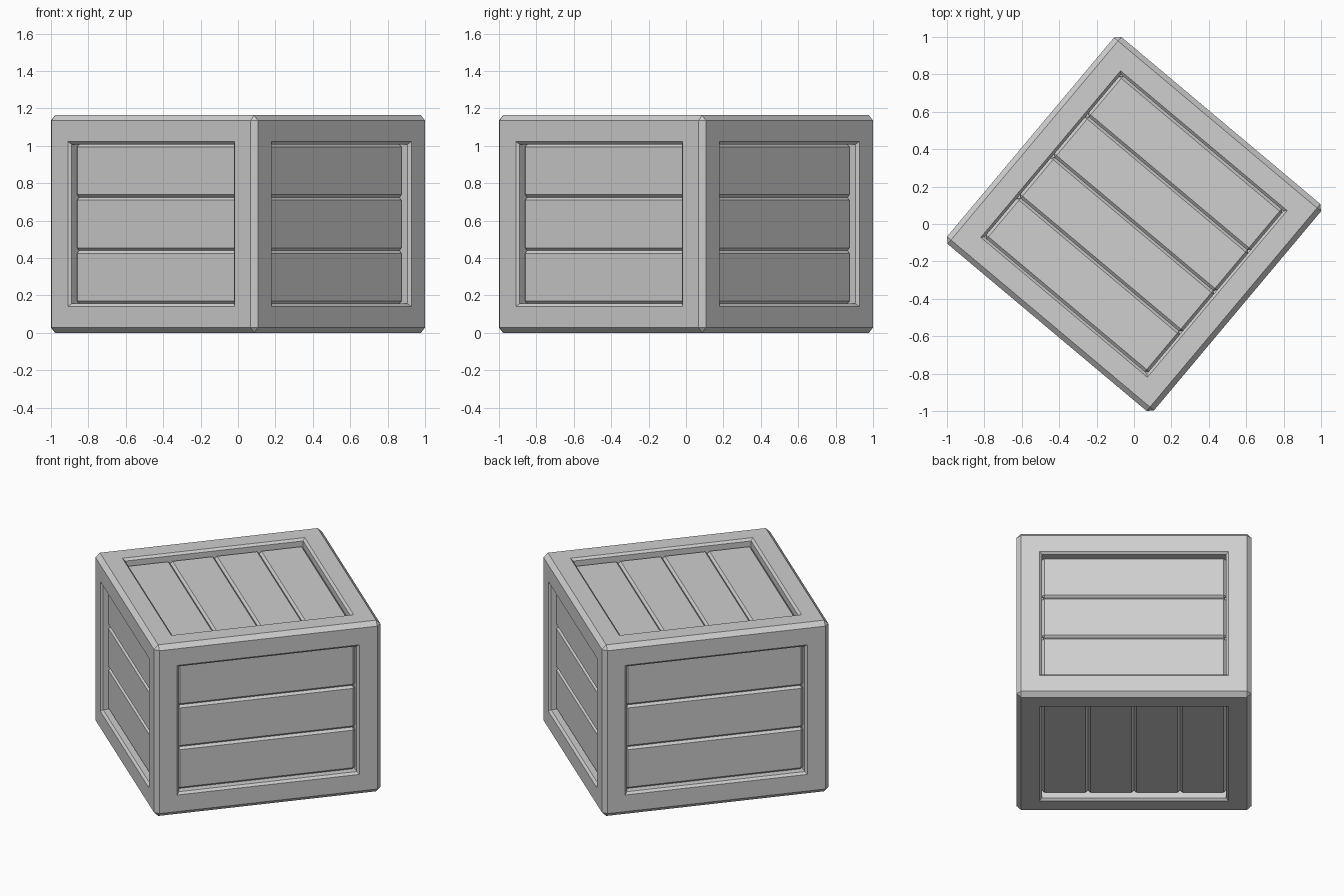
import bpy
import bmesh
import math
from mathutils import Matrix, Vector

HALF = 0.7225        # half width of the crate
HEIGHT = 1.163
CHAMFER = 0.028      # outer edge chamfer
BORDER = 0.141       # frame width around each opening
LIP = 0.0145         # small bevel on openings and planks
SUNK = 0.045         # depth of the plank surface below the frame
PLANK_DEPTH = 0.06

cube = bpy.data.objects.get("Cube")
if cube:
    bpy.data.objects.remove(cube, do_unlink=True)

grey = bpy.data.materials.new("light_grey")
grey.use_nodes = True
grey.diffuse_color = (0.62, 0.62, 0.62, 1)
grey.node_tree.nodes["Principled BSDF"].inputs["Base Color"].default_value = grey.diffuse_color

# The whole crate stands turned about the vertical axis
PLACE = Matrix.Translation((0, 0, HEIGHT / 2)) @ Matrix.Rotation(math.radians(50), 4, "Z")


def bevelled_box(size, width):
    bm = bmesh.new()
    bmesh.ops.create_cube(bm, size=1)
    bmesh.ops.scale(bm, vec=size, verts=bm.verts)
    bmesh.ops.bevel(bm, geom=bm.edges[:], offset=width, segments=1,
                    profile=0.5, affect="EDGES")
    return bm


def finish(bm, name, matrix):
    mesh = bpy.data.meshes.new(name)
    bm.to_mesh(mesh)
    bm.free()
    mesh.materials.append(grey)
    obj = bpy.data.objects.new(name, mesh)
    obj.matrix_world = matrix
    bpy.context.collection.objects.link(obj)


# Frame: chamfered box with a bevelled pocket sunk in every side
bm = bevelled_box((2 * HALF, 2 * HALF, HEIGHT), CHAMFER)
sides = sorted(bm.faces, key=lambda f: f.calc_area())[-6:]
bmesh.ops.inset_individual(bm, faces=sides, thickness=BORDER - CHAMFER, use_even_offset=True)
bmesh.ops.inset_individual(bm, faces=sides, thickness=LIP, depth=-LIP, use_even_offset=True)
for face in sides:
    inward = -face.normal.copy()
    floor = bmesh.ops.extrude_discrete_faces(bm, faces=[face])["faces"][0]
    bmesh.ops.translate(bm, vec=inward * PLANK_DEPTH, verts=floor.verts)
finish(bm, "crate_frame", PLACE)


def plank_panel(name, normal, along, distance, across_half, count):
    """Row of bevelled planks filling one opening."""
    normal, along = Vector(normal), Vector(along)
    across = normal.cross(along)
    basis = Matrix((along, across, normal)).transposed().to_4x4()
    length = 2 * (HALF - BORDER - LIP)
    pitch = 2 * across_half / count
    for i in range(count):
        centre = (across * (pitch * (i + 0.5) - across_half)
                  + normal * (distance - SUNK - PLANK_DEPTH / 2))
        plank = bevelled_box((length, pitch, PLANK_DEPTH), LIP)
        finish(plank, f"{name}_plank_{i + 1}", PLACE @ Matrix.Translation(centre) @ basis)


# Side panels: three level planks each
for k, side in enumerate(("back_left", "back_right", "front_right", "front_left")):
    a = k * math.pi / 2
    plank_panel(side, (math.cos(a), math.sin(a), 0), (-math.sin(a), math.cos(a), 0),
                HALF, HEIGHT / 2 - BORDER - LIP, 3)

# Top and bottom panels: four planks, running crosswise to each other
plank_panel("top", (0, 0, 1), (0, 1, 0), HEIGHT / 2, HALF - BORDER - LIP, 4)
plank_panel("bottom", (0, 0, -1), (1, 0, 0), HEIGHT / 2, HALF - BORDER - LIP, 4)
